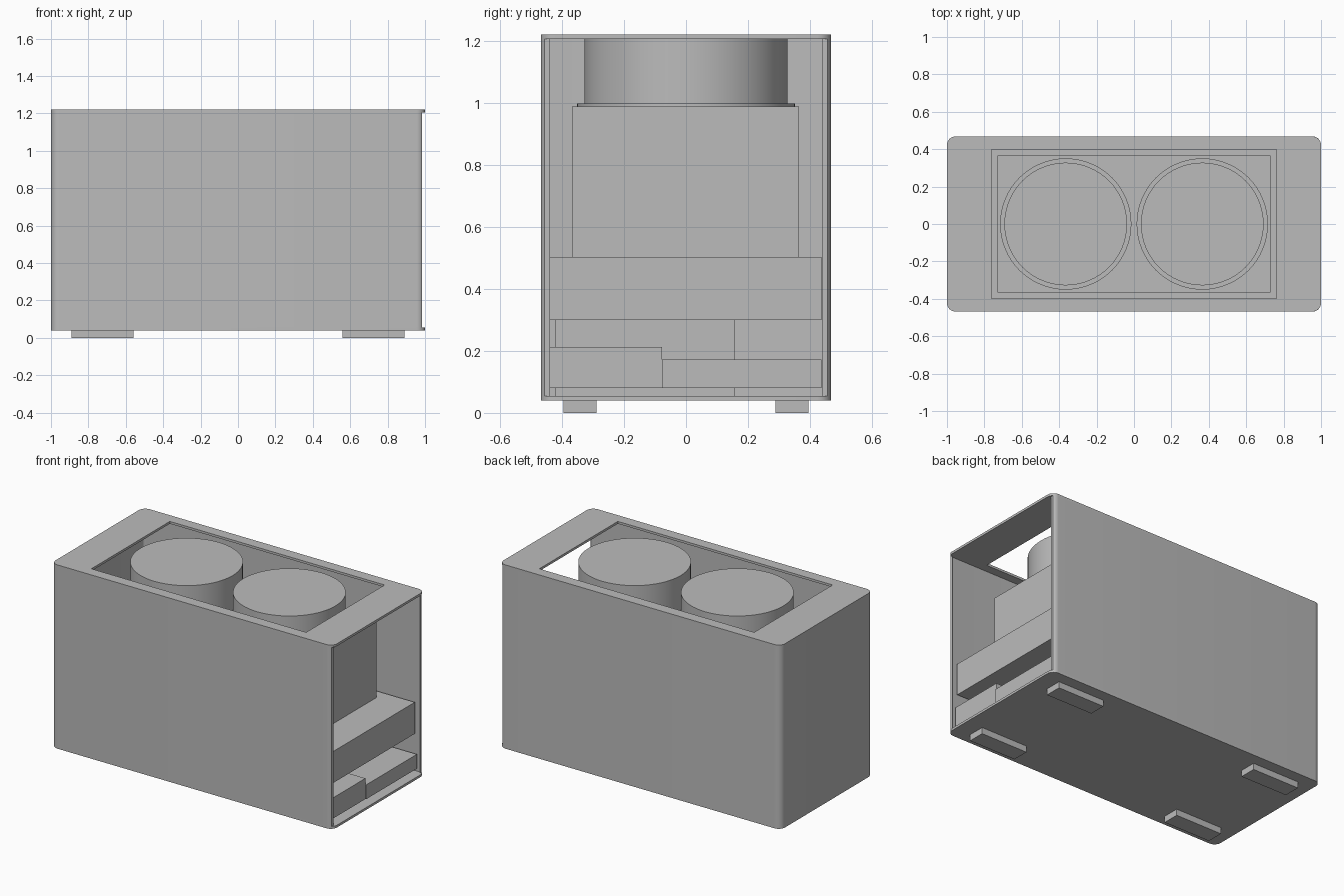
import bpy, bmesh
from math import cos, sin, radians, acos, degrees

cube = bpy.data.objects.get("Cube")
if cube:
    bpy.data.objects.remove(cube, do_unlink=True)

# Single plain finish
grey = bpy.data.materials.new("plain grey")
grey.use_nodes = True
color = (0.5, 0.5, 0.5, 1)
grey.diffuse_color = color
grey.node_tree.nodes["Principled BSDF"].inputs["Base Color"].default_value = color


def finish(ob, name):
    ob.name = name
    ob.data.name = name
    ob.data.materials.clear()
    ob.data.materials.append(grey)
    bpy.ops.object.select_all(action='DESELECT')
    ob.select_set(True)
    bpy.context.view_layer.objects.active = ob
    bpy.ops.object.shade_smooth_by_angle(angle=radians(30))
    return ob


def box(name, x0, x1, y0, y1, z0, z1):
    bpy.ops.mesh.primitive_cube_add(
        size=1, location=((x0 + x1) / 2, (y0 + y1) / 2, (z0 + z1) / 2))
    ob = bpy.context.object
    ob.scale = (x1 - x0, y1 - y0, z1 - z0)
    bpy.ops.object.transform_apply(location=False, rotation=False, scale=True)
    return finish(ob, name)


def cylinder(name, x, radius, z0, z1):
    bpy.ops.mesh.primitive_cylinder_add(
        vertices=64, radius=radius, depth=z1 - z0, location=(x, 0, (z0 + z1) / 2))
    return finish(bpy.context.object, name)


def rounded(hx, hy, r, trim=0, steps=8):
    """Rounded rectangle outline; trim shortens both +x corner arcs."""
    points = []
    for k, (sx, sy) in enumerate([(1, 1), (-1, 1), (-1, -1), (1, -1)]):
        a0 = 90 * k + (trim if k == 0 else 0)
        a1 = 90 * (k + 1) - (trim if k == 3 else 0)
        for i in range(steps + 1):
            a = radians(a0 + (a1 - a0) * i / steps)
            points.append((sx * (hx - r) + r * cos(a), sy * (hy - r) + r * sin(a)))
    return points


def slab(name, outlines, z0, z1):
    """Extrude flat outlines; any outline inside another becomes a hole."""
    curve = bpy.data.curves.new(name, 'CURVE')
    curve.dimensions = '2D'
    curve.fill_mode = 'BOTH'
    curve.extrude = (z1 - z0) / 2
    for outline in outlines:
        spline = curve.splines.new('POLY')
        spline.points.add(len(outline) - 1)
        for p, (x, y) in zip(spline.points, outline):
            p.co = (x, y, 0, 1)
        spline.use_cyclic_u = True
    ob = bpy.data.objects.new(name, curve)
    ob.location.z = (z0 + z1) / 2
    bpy.context.collection.objects.link(ob)
    bpy.ops.object.select_all(action='DESELECT')
    ob.select_set(True)
    bpy.context.view_layer.objects.active = ob
    bpy.ops.object.convert(target='MESH')
    ob = bpy.context.object
    bm = bmesh.new()
    bm.from_mesh(ob.data)
    bmesh.ops.remove_doubles(bm, verts=bm.verts, dist=0.0001)
    bmesh.ops.recalc_face_normals(bm, faces=bm.faces)
    bm.to_mesh(ob.data)
    bm.free()
    return finish(ob, name)


# Casing: floor, three-sided wall open at +x, lid with a window
HX, HY, R, T = 1.0, 0.468, 0.045, 0.015
footprint = rounded(HX, HY, R)
slab("casing_floor", [footprint], 0.04, 0.055)
trim = degrees(acos((R - T) / R))
wall = rounded(HX, HY, R, trim) + rounded(HX - T, HY - T, T)[::-1]
slab("casing_wall", [wall], 0.055, 1.205)
window = [(-0.763, -0.398), (0.763, -0.398), (0.763, 0.398), (-0.763, 0.398)]
slab("casing_lid", [footprint, window], 1.205, 1.22)

# Feet
for sx, side in ((-1, "right"), (1, "left")):
    for sy, end in ((-1, "front"), (1, "back")):
        xs = sorted((sx * 0.56, sx * 0.89))
        ys = sorted((sy * 0.288, sy * 0.395))
        box(f"foot_{end}_{side}", *xs, *ys, 0, 0.04)

# Inner blocks
box("upper_block", -0.73, 0.73, -0.367, 0.365, 0.502, 0.988)
box("middle_block", -0.95, 0.95, -0.438, 0.437, 0.3, 0.502)
box("core_block", -0.75, 0.75, -0.42, 0.158, 0.055, 0.3)
box("front_tray", -0.96, 0.96, -0.44, -0.078, 0.08, 0.213)
box("back_tray", -0.965, 0.965, -0.078, 0.437, 0.08, 0.172)

# Twin drums, each on a thin collar
for x, side in ((-0.365, "right"), (0.365, "left")):
    cylinder(f"collar_{side}", x, 0.351, 0.988, 0.997)
    cylinder(f"drum_{side}", x, 0.328, 0.997, 1.219)
